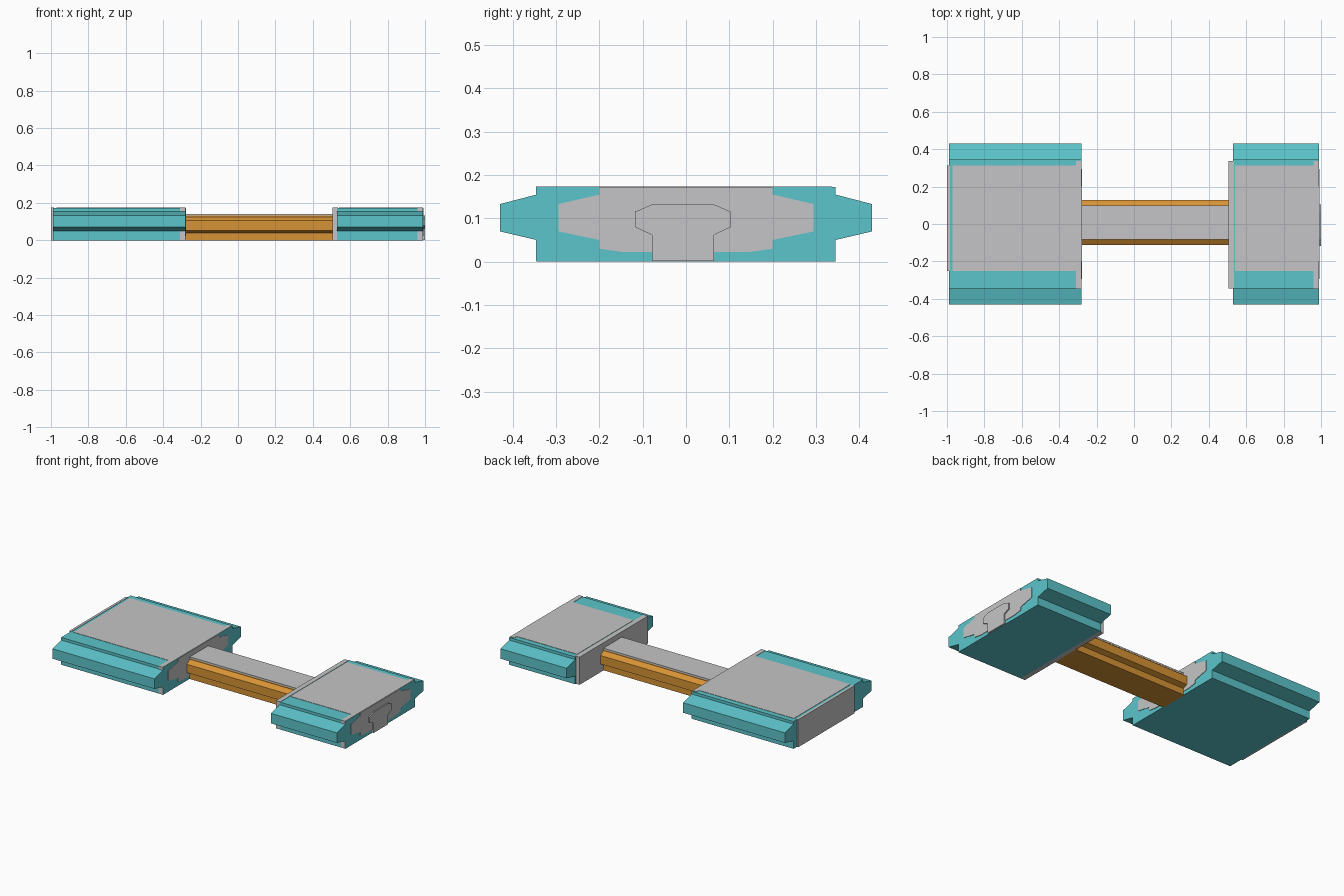
import bpy
import bmesh

cube = bpy.data.objects.get("Cube")
if cube:
    bpy.data.objects.remove(cube, do_unlink=True)


def material(name, color):
    m = bpy.data.materials.new(name)
    m.use_nodes = True
    m.diffuse_color = color
    m.node_tree.nodes["Principled BSDF"].inputs["Base Color"].default_value = color
    return m


teal = material("teal", (0.107, 0.56, 0.60, 1))
grey = material("light grey", (0.56, 0.56, 0.57, 1))
orange = material("orange", (0.68, 0.29, 0.035, 1))


def extrude(name, profile, x0, x1, mat):
    """Extrude a closed (y, z) profile along x."""
    bm = bmesh.new()
    face = bm.faces.new([bm.verts.new((x0, y, z)) for y, z in profile])
    out = bmesh.ops.extrude_face_region(bm, geom=[face])
    moved = [v for v in out["geom"] if isinstance(v, bmesh.types.BMVert)]
    bmesh.ops.translate(bm, verts=moved, vec=(x1 - x0, 0, 0))
    bmesh.ops.recalc_face_normals(bm, faces=bm.faces)
    mesh = bpy.data.meshes.new(name)
    bm.to_mesh(mesh)
    bm.free()
    mesh.materials.append(mat)
    obj = bpy.data.objects.new(name, mesh)
    bpy.context.collection.objects.link(obj)
    return obj


def box(name, x, y, z, mat):
    rect = [(y[0], z[0]), (y[1], z[0]), (y[1], z[1]), (y[0], z[1])]
    return extrude(name, rect, x[0], x[1], mat)


def mirrored(half, shift=0.0):
    """Close a half profile, listed bottom to top, across y = shift."""
    return ([(shift + y, z) for y, z in half]
            + [(shift - y, z) for y, z in reversed(half)])


TOP = 0.174
pad_profile = mirrored([(0.345, 0), (0.345, 0.05), (0.43, 0.07),
                        (0.43, 0.133), (0.345, 0.155), (0.345, TOP - 0.002)])
patch_profile = mirrored([(0.145, 0.022), (0.2, 0.03), (0.2, 0.05), (0.295, 0.07),
                          (0.295, 0.133), (0.2, 0.155), (0.2, TOP - 0.002)])
bar_profile = mirrored([(0.09, 0), (0.09, 0.04), (0.121, 0.052), (0.121, 0.105),
                        (0.091, 0.125), (0.091, 0.132)], 0.008)
tab_profile = mirrored([(0.072, 0.001), (0.072, 0.062), (0.111, 0.08),
                        (0.111, 0.115), (0.072, 0.132)], -0.007)

# Flanged pads with grey top plates and end bands
for side, x0, x1, plate0 in (("right", -0.99, -0.28, -0.97),
                             ("left", 0.53, 0.99, 0.54)):
    extrude(side + "_pad", pad_profile, x0, x1, teal)
    box(side + "_top_plate", (plate0, x1 - 0.03), (-0.25, 0.312),
        (TOP - 0.008, TOP), grey)
    box(side + "_end_band", (x1 - 0.03, x1 - 0.001), (-0.347, 0.337),
        (0.001, TOP), grey)
    extrude(side + "_end_patch", patch_profile, x1 - 0.003, x1 + 0.003, grey)

# Grey end slabs
box("right_end_slab", (-1.0, -0.985), (-0.25, 0.312), (0, TOP), grey)
box("left_inner_slab", (0.505, 0.535), (-0.345, 0.337), (0, TOP), grey)

# Raised bar end on the outer face
extrude("bar_end_tab", tab_profile, 0.985, 1.0, grey)

# Connecting bar and its cover
extrude("bar", bar_profile, -0.285, 0.51, orange)
box("bar_cover", (-0.285, 0.51), (-0.083, 0.1), (0.13, 0.14), grey)
